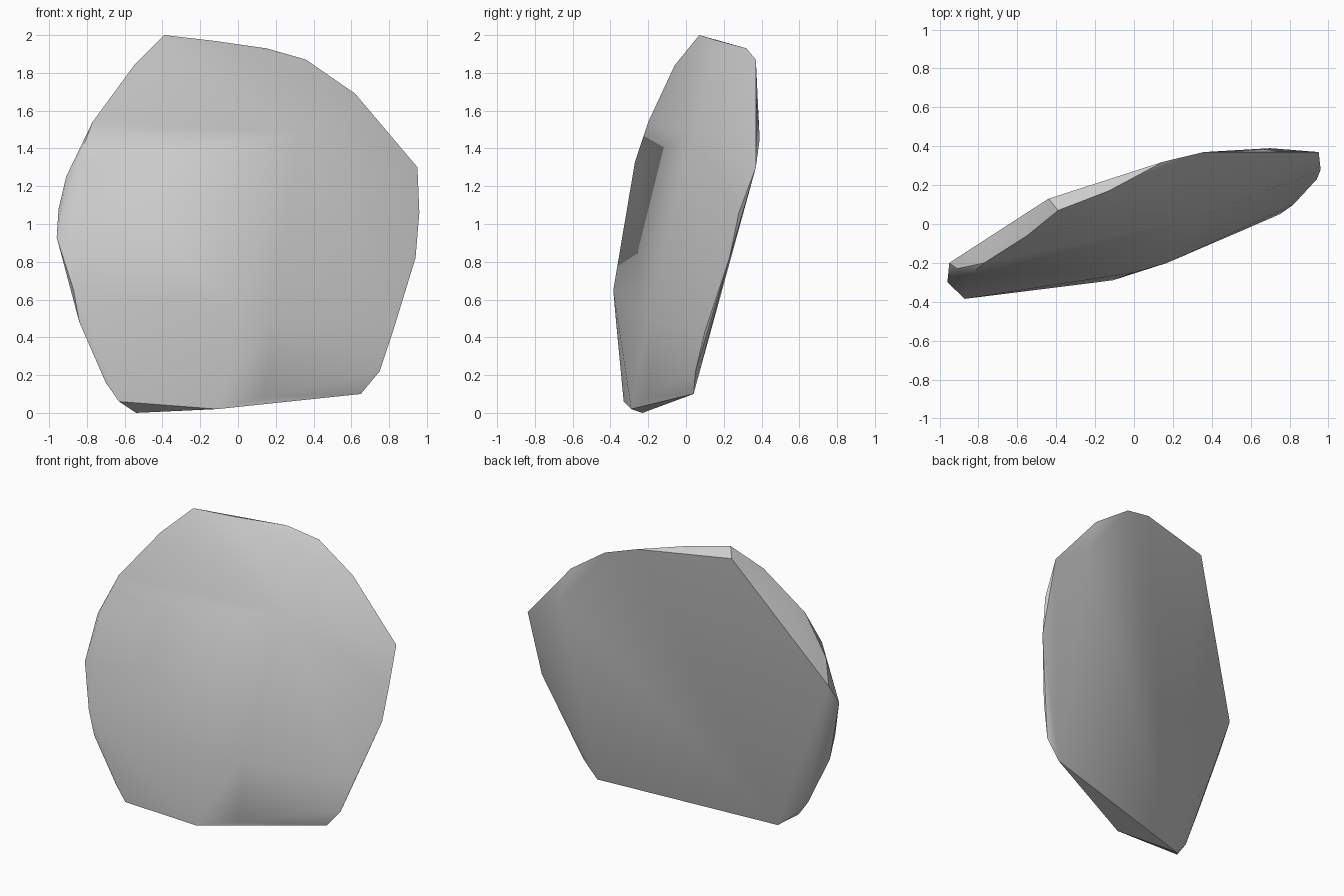
import bpy, bmesh
from mathutils import Vector

cube = bpy.data.objects.get("Cube")
if cube:
    bpy.data.objects.remove(cube, do_unlink=True)

# Stone colour
grey = bpy.data.materials.new("stone grey")
grey.use_nodes = True
tone = (0.6, 0.6, 0.6, 1.0)
grey.diffuse_color = tone
grey.node_tree.nodes["Principled BSDF"].inputs["Base Color"].default_value = tone

# Upper rim, from the left flank over the peak to the right shoulder
upper_rim = [(-.96, -.3, .93), (-.95, -.2, 1.08), (-.91, -.23, 1.25), (-.85, -.27, 1.33),
             (-.77, -.2, 1.54), (-.55, -.06, 1.84), (-.39, .07, 2), (-.44, .13, 1.95),
             (-.13, .17, 1.97), (.15, .32, 1.93), (.36, .37, 1.87), (.62, .37, 1.69),
             (.7, .39, 1.45), (.95, .37, 1.3)]
# Lower rim, from the right flank under the base to the left flank
lower_rim = [(.96, .28, 1.06), (.94, .23, .82), (.82, .1, .43), (.75, .05, .22),
             (.65, .04, .1), (.15, -.2, .085), (-.11, -.29, .02), (-.54, -.23, 0),
             (-.63, -.33, .06), (-.7, -.33, .16), (-.84, -.37, .48), (-.87, -.385, .65)]
# Shallow bulge on the front
front_bulge = [(.33, .03, 1.48), (.17, -.2, .5), (0, -.25, .55)]

# Chipped slab: hull over the rims and bulge
bm = bmesh.new()
for point in upper_rim + lower_rim + front_bulge:
    bm.verts.new(Vector(point))
hull = bmesh.ops.convex_hull(bm, input=bm.verts[:])
loose = {v for v in hull["geom_interior"] if isinstance(v, bmesh.types.BMVert)}
bmesh.ops.delete(bm, geom=list(loose), context="VERTS")
bmesh.ops.recalc_face_normals(bm, faces=bm.faces[:])

mesh = bpy.data.meshes.new("rock_slab")
bm.to_mesh(mesh)
bm.free()
mesh.materials.append(grey)
rock = bpy.data.objects.new("rock_slab", mesh)
bpy.context.collection.objects.link(rock)

# Soft faces with crisp chipped edges
bpy.ops.object.select_all(action="DESELECT")
rock.select_set(True)
bpy.context.view_layer.objects.active = rock
bpy.ops.object.shade_smooth_by_angle(angle=0.6)
